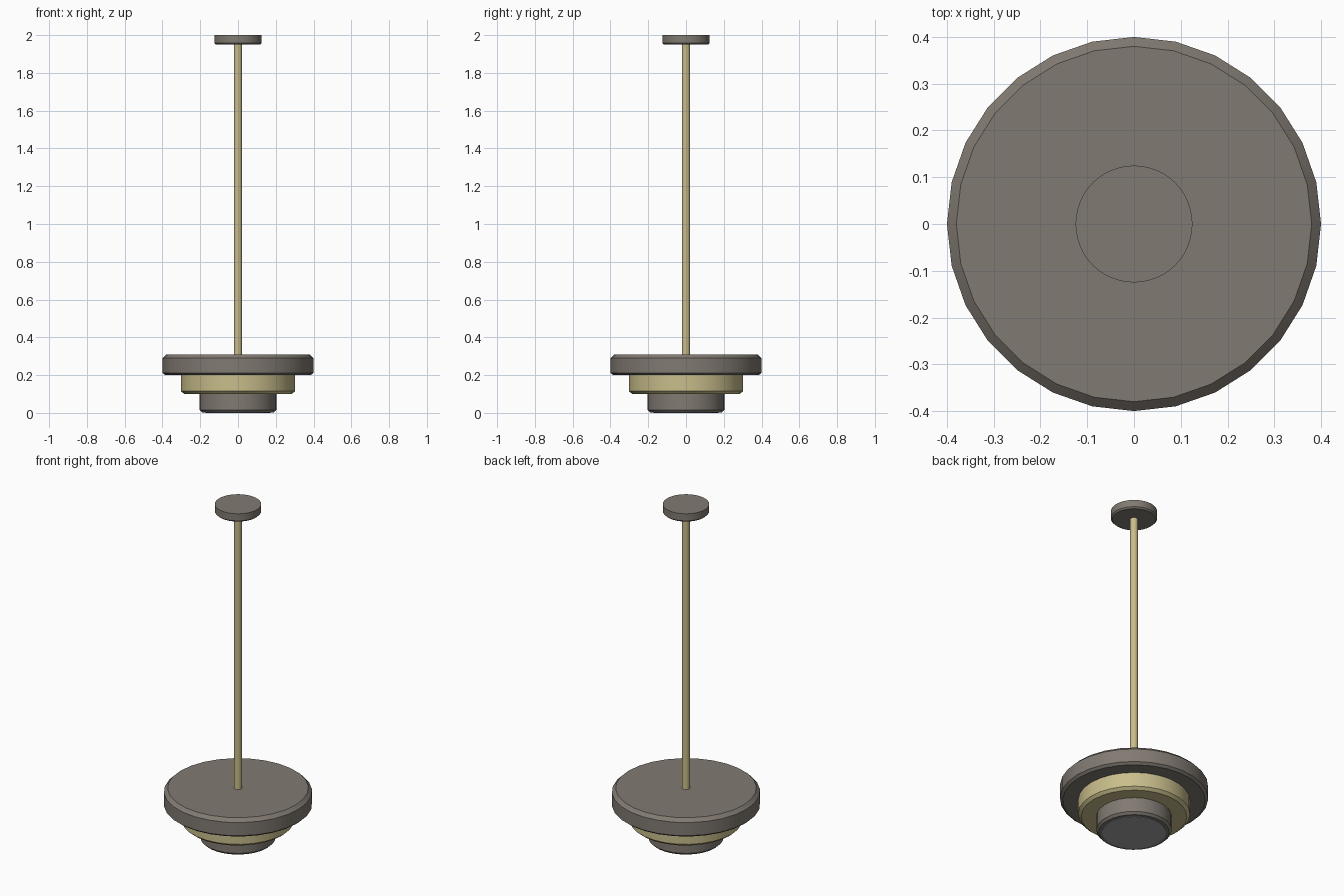
import bpy
import math

cube = bpy.data.objects.get("Cube")
if cube:
    bpy.data.objects.remove(cube, do_unlink=True)


def material(name, rgb):
    mat = bpy.data.materials.new(name)
    mat.use_nodes = True
    colour = (*rgb, 1.0)
    mat.diffuse_color = colour
    mat.node_tree.nodes["Principled BSDF"].inputs["Base Color"].default_value = colour
    return mat


bronze = material("warm grey metal", (0.22, 0.195, 0.168))
brass = material("pale brass", (0.58, 0.51, 0.26))
glass = material("grey diffuser", (0.37, 0.37, 0.37))


def turned(name, profile, sides, mat):
    """Closed solid turned about z from (radius, height) points, bottom to top."""
    verts = [(r * math.cos(math.tau * i / sides), r * math.sin(math.tau * i / sides), z)
             for r, z in profile for i in range(sides)]
    faces = [(k * sides + i, k * sides + (i + 1) % sides,
              (k + 1) * sides + (i + 1) % sides, (k + 1) * sides + i)
             for k in range(len(profile) - 1) for i in range(sides)]
    faces.append(tuple(reversed(range(sides))))
    faces.append(tuple(range(len(verts) - sides, len(verts))))
    mesh = bpy.data.meshes.new(name)
    mesh.from_pydata(verts, [], faces)
    mesh.materials.append(mat)
    obj = bpy.data.objects.new(name, mesh)
    bpy.context.collection.objects.link(obj)
    bpy.context.view_layer.objects.active = obj
    for other in bpy.context.selected_objects:
        other.select_set(False)
    obj.select_set(True)
    bpy.ops.object.shade_smooth_by_angle(angle=math.radians(30))
    return obj


# Stepped shade: three stacked drums with chamfered rims
turned("upper_tier", [(0.385, 0.2), (0.4, 0.212), (0.4, 0.29), (0.38, 0.31)], 28, bronze)
turned("middle_tier", [(0.285, 0.1), (0.302, 0.115), (0.302, 0.2)], 28, brass)
turned("lower_tier", [(0.19, 0.002), (0.203, 0.015), (0.203, 0.1)], 28, bronze)

# Light diffuser set in the underside
turned("diffuser", [(0.172, 0.0), (0.172, 0.006)], 28, glass)

# Hanging rod and ceiling plate
turned("rod", [(0.022, 0.305), (0.022, 1.955)], 16, brass)
turned("ceiling_plate", [(0.117, 1.95), (0.125, 1.958), (0.125, 2.0)], 48, bronze)
